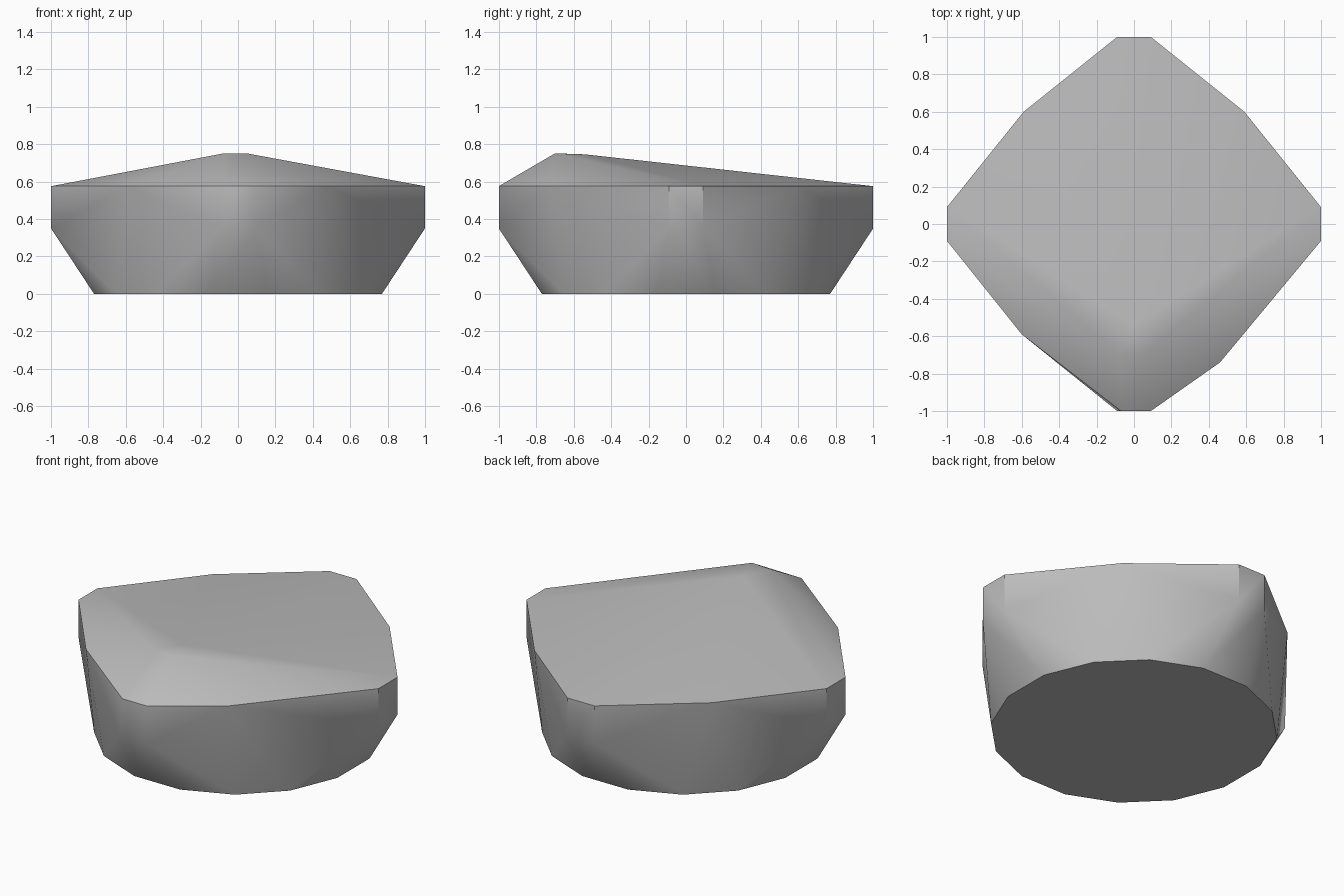
import bpy, bmesh, math

cube = bpy.data.objects.get("Cube")
if cube:
    bpy.data.objects.remove(cube, do_unlink=True)

stone = bpy.data.materials.new("stone grey")
stone.use_nodes = True
colour = (0.5, 0.5, 0.5, 1)
stone.diffuse_color = colour
stone.node_tree.nodes["Principled BSDF"].inputs["Base Color"].default_value = colour

BASE_RADIUS, LEDGE_Z, RIM_Z = 0.77, 0.35, 0.575
points = []

# Round flat base
for i in range(16):
    a = math.tau * (i + 0.5) / 16
    r = BASE_RADIUS / math.cos(math.pi / 16)
    points.append((r * math.cos(a), r * math.sin(a), 0))

# Four clipped corners, each an upright plate
for k in range(4):
    c, s = round(math.cos(k * math.pi / 2)), round(math.sin(k * math.pi / 2))
    for t in (-0.09, 0.09):
        for z in (LEDGE_Z, RIM_Z):
            side = -0.07 if k == 3 and t < 0 and z == RIM_Z else t
            points.append((c - s * side, s + c * side, z))

# Bulges in the middle of each rim side, and the raised ridge near the front
points += [(x, y, RIM_Z) for x, y in
           ((0.59, 0.6), (-0.59, 0.6), (-0.6, -0.59), (0.46, -0.74))]
points += [(-0.08, -0.69, 0.75), (0.05, -0.7, 0.75), (0, -0.54, 0.745)]

# Wrap the points in one faceted body
bm = bmesh.new()
for p in points:
    bm.verts.new(p)
hull = bmesh.ops.convex_hull(bm, input=bm.verts)
loose = [v for v in bm.verts if not v.link_faces]
bmesh.ops.delete(bm, geom=loose, context="VERTS")
bmesh.ops.dissolve_limit(bm, angle_limit=math.radians(1), verts=bm.verts, edges=bm.edges)
bmesh.ops.recalc_face_normals(bm, faces=bm.faces)
mesh = bpy.data.meshes.new("rock")
bm.to_mesh(mesh)
bm.free()
mesh.materials.append(stone)

rock = bpy.data.objects.new("rock", mesh)
bpy.context.collection.objects.link(rock)
bpy.ops.object.select_all(action="DESELECT")
rock.select_set(True)
bpy.context.view_layer.objects.active = rock
bpy.ops.object.shade_smooth_by_angle(angle=math.radians(38))
